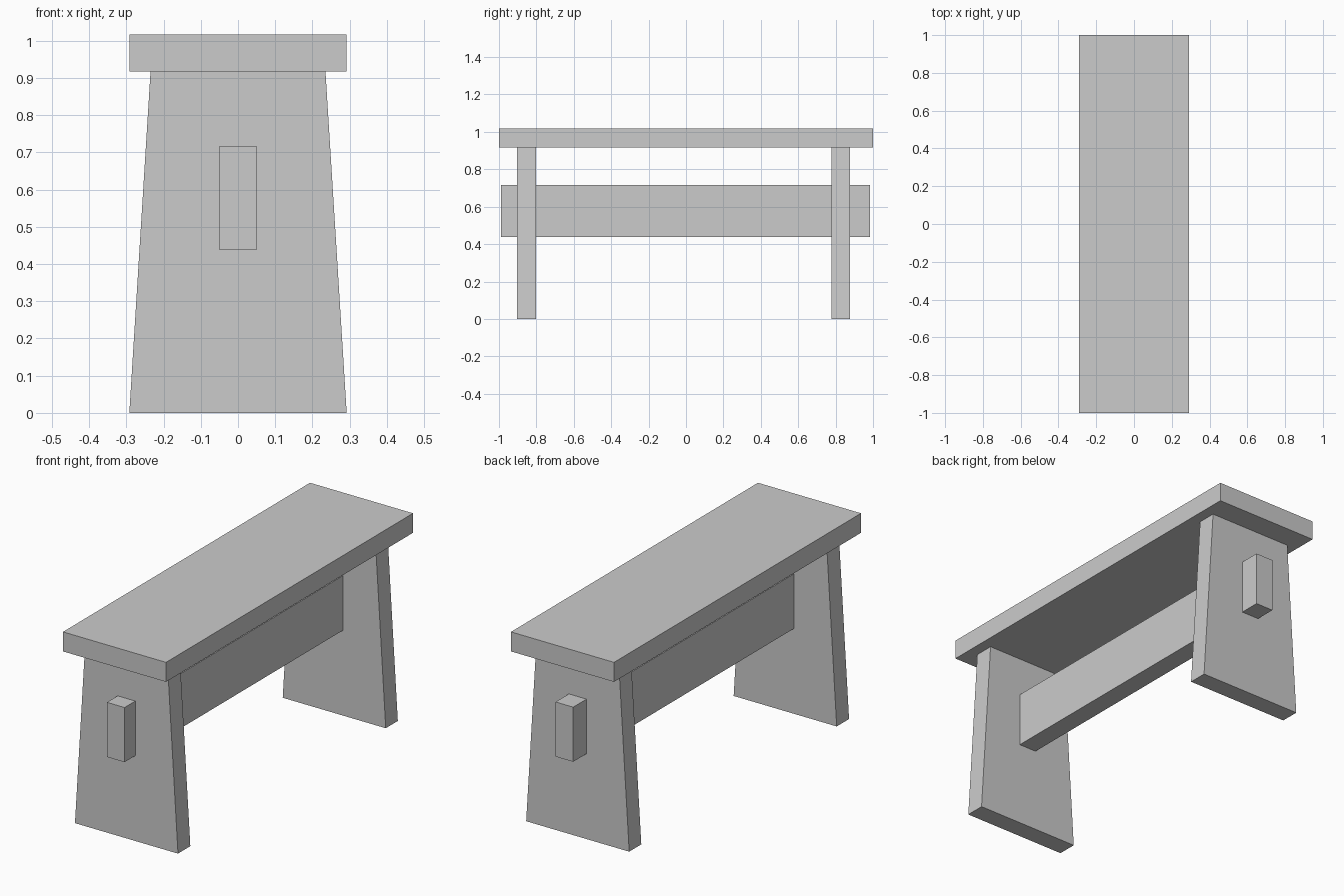
import bpy
import bmesh

cube = bpy.data.objects.get("Cube")
if cube:
    bpy.data.objects.remove(cube, do_unlink=True)

# One plain grey for the whole bench
grey = bpy.data.materials.new("plain grey")
grey.use_nodes = True
colour = (0.6, 0.6, 0.6, 1)
grey.diffuse_color = colour
grey.node_tree.nodes["Principled BSDF"].inputs["Base Color"].default_value = colour


def board(name, half_width, y_range, z_range, top_half_width=None):
    """Flat-sided board, optionally tapering in width towards its top."""
    top = top_half_width or half_width
    (y0, y1), (z0, z1) = y_range, z_range
    profile = [(-half_width, z0), (half_width, z0), (top, z1), (-top, z1)]
    bm = bmesh.new()
    face = bm.faces.new([bm.verts.new((x, y0, z)) for x, z in profile])
    extruded = bmesh.ops.extrude_face_region(bm, geom=[face], use_keep_orig=True)
    verts = [g for g in extruded["geom"] if isinstance(g, bmesh.types.BMVert)]
    bmesh.ops.translate(bm, verts=verts, vec=(0, y1 - y0, 0))
    bmesh.ops.recalc_face_normals(bm, faces=bm.faces)
    mesh = bpy.data.meshes.new(name)
    bm.to_mesh(mesh)
    bm.free()
    mesh.materials.append(grey)
    obj = bpy.data.objects.new(name, mesh)
    bpy.context.collection.objects.link(obj)
    return obj


SEAT_BOTTOM, SEAT_TOP = 0.917, 1.017

# Seat plank
board("seat", 0.292, (-1.0, 1.0), (SEAT_BOTTOM, SEAT_TOP))

# Tapered end legs
for name, y_range in (("front_leg", (-0.903, -0.803)), ("back_leg", (0.779, 0.877))):
    board(name, 0.292, y_range, (0, SEAT_BOTTOM), top_half_width=0.235)

# Stretcher passing through both legs
board("stretcher", 0.05, (-0.99, 0.985), (0.437, 0.717))
